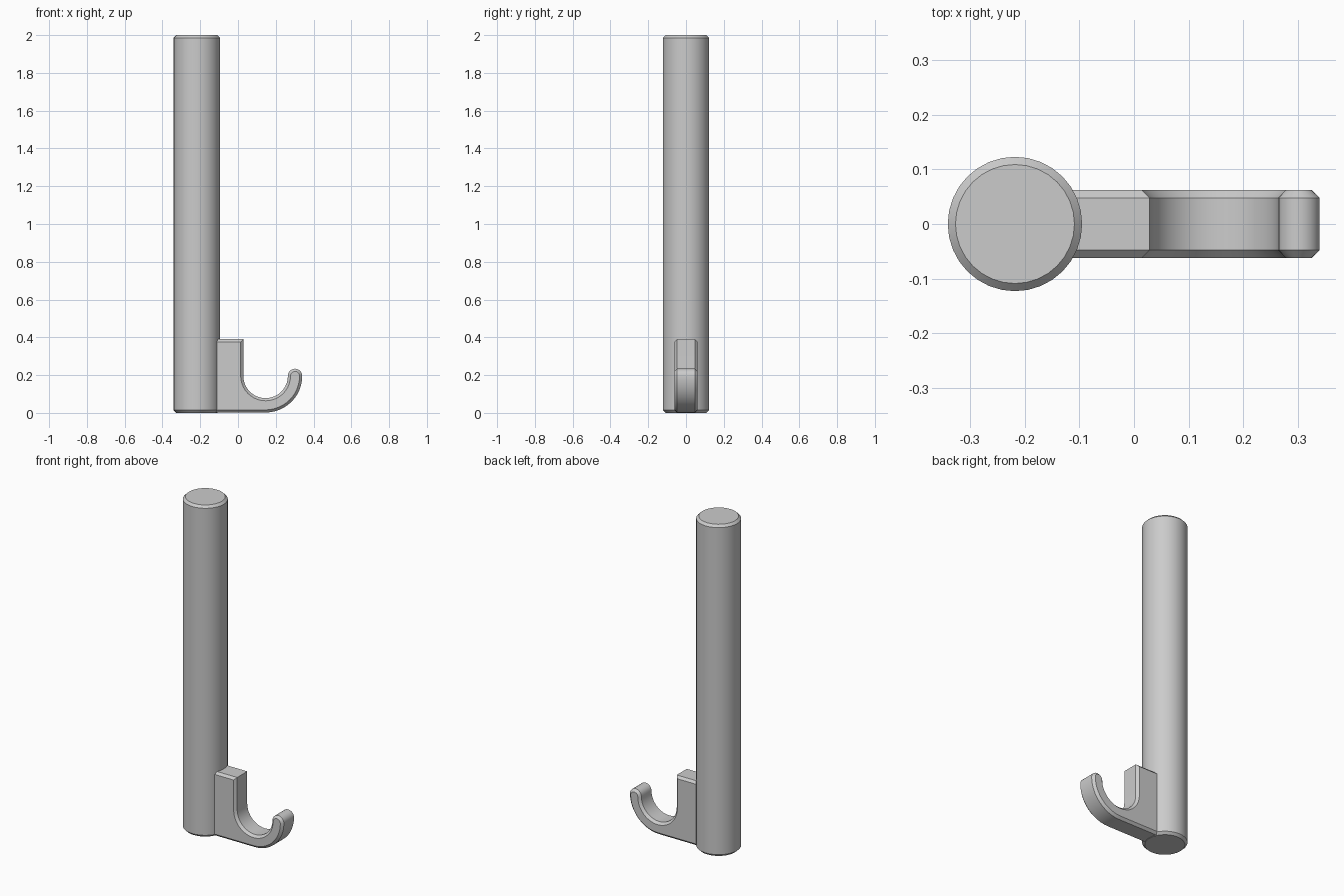
import bpy, bmesh
from math import pi, sin, cos

if "Cube" in bpy.data.objects:
    bpy.data.objects.remove(bpy.data.objects["Cube"])

CHAMFER = 0.014

grey = bpy.data.materials.new("plain grey")
grey.use_nodes = True
grey.diffuse_color = (0.6, 0.6, 0.6, 1)
grey.node_tree.nodes["Principled BSDF"].inputs["Base Color"].default_value = (0.6, 0.6, 0.6, 1)


def arc(cx, cz, radius, start, end, steps):
    """Points along an arc in the XZ plane."""
    angles = [start + (end - start) * i / steps for i in range(steps + 1)]
    return [(cx + radius * cos(a), cz + radius * sin(a)) for a in angles]


def finish(name, bm, edges):
    """Chamfer the given edges and turn the mesh into a shaded object."""
    bmesh.ops.bevel(bm, geom=edges, offset=CHAMFER, segments=1, affect='EDGES')
    bmesh.ops.recalc_face_normals(bm, faces=bm.faces)
    mesh = bpy.data.meshes.new(name)
    bm.to_mesh(mesh)
    bm.free()
    mesh.materials.append(grey)
    obj = bpy.data.objects.new(name, mesh)
    bpy.context.collection.objects.link(obj)
    bpy.ops.object.select_all(action='DESELECT')
    obj.select_set(True)
    bpy.context.view_layer.objects.active = obj
    bpy.ops.object.shade_smooth_by_angle(angle=pi / 6)
    return obj


# Upright round rod with chamfered ends
bm = bmesh.new()
bmesh.ops.create_cone(bm, cap_ends=True, segments=32, radius1=0.123, radius2=0.123, depth=2)
rims = [e for e in bm.edges if abs(e.verts[0].co.z - e.verts[1].co.z) < 0.001]
rod = finish("rod", bm, rims)
rod.location = (-0.218, 0, 1)

# Hook: a block against the rod that sweeps into a rounded upturned lip
cx, cz, inner, outer = 0.146, 0.196, 0.118, 0.194
tip = (outer - inner) / 2
profile = [(-0.2, 0.39), (-0.2, cz - outer)]
profile += arc(cx, cz, outer, -pi / 2, 0, 12)
profile += arc(cx + inner + tip, cz, tip, 0, pi, 10)[1:]
profile += arc(cx, cz, inner, 0, -pi, 20)[1:]
profile.append((cx - inner, 0.39))

bm = bmesh.new()
half = 0.062
face = bm.faces.new([bm.verts.new((x, -half, z)) for x, z in profile])
side = bmesh.ops.extrude_face_region(bm, geom=[face])["geom"]
for v in (g for g in side if isinstance(g, bmesh.types.BMVert)):
    v.co.y = half
rims = [e for e in bm.edges if abs(e.verts[0].co.y - e.verts[1].co.y) < 0.001]
finish("hook", bm, rims)
